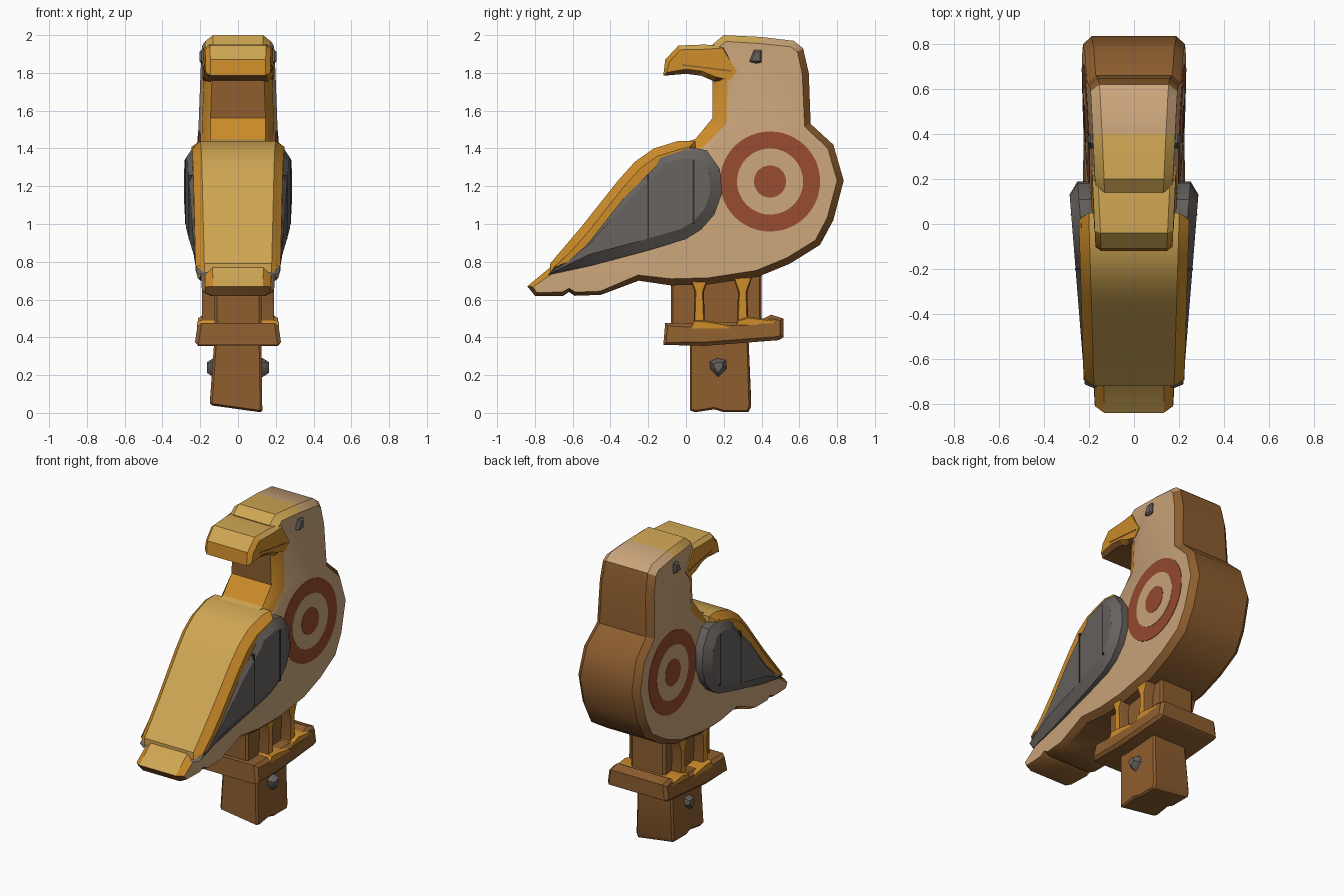
import bpy, bmesh
from math import sin, cos, pi, radians
from mathutils import Vector

cube = bpy.data.objects.get("Cube")
if cube:
    bpy.data.objects.remove(cube)


def linear(c):
    c /= 255
    return c / 12.92 if c <= 0.04 else ((c + 0.055) / 1.055) ** 2.4


MATS = {}
for label, rgb in {
    "cream": (202, 164, 122), "brown wood": (142, 94, 47),
    "orange": (205, 140, 42), "straw yellow": (208, 167, 84),
    "target red": (150, 74, 46), "slate grey": (104, 99, 95),
    "dark groove": (52, 48, 45),
}.items():
    m = bpy.data.materials.new(label)
    m.use_nodes = True
    col = (*[linear(c) for c in rgb], 1)
    m.diffuse_color = col
    shader = m.node_tree.nodes["Principled BSDF"]
    shader.inputs["Base Color"].default_value = col
    shader.inputs["Roughness"].default_value = 0.9
    MATS[label] = m


def slab(name, points, half, paint, inset=0.02, depth=0.02, tweak=None):
    """Side profile (y, z[, inset]) carved across x with chamfered rims.
    half: half width, a number or function of y, z. paint: colour or rule."""
    width = half if callable(half) else (lambda y, z: half)
    pts = [Vector(p[:2]) for p in points]
    bm = bmesh.new()
    rings = [[], [], [], []]
    for i, p in enumerate(pts):
        t = (p - pts[i - 1]).normalized() + (pts[(i + 1) % len(pts)] - p).normalized()
        t.normalize()
        amount = points[i][2] if len(points[i]) > 2 else inset
        q = p + Vector((-t.y, t.x)) * amount
        cap, rim = width(*q), width(*p) - depth
        for ring, x, v in zip(rings, (cap, rim, -rim, -cap), (q, p, p, q)):
            ring.append(bm.verts.new((x, v.x, v.y)))
    for a, b in zip(rings, rings[1:]):
        for i in range(len(pts)):
            j = (i + 1) % len(pts)
            bm.faces.new((a[i], a[j], b[j], b[i]))
    bm.faces.new(rings[0])
    bm.faces.new(rings[3][::-1])
    if tweak:
        for v in bm.verts:
            tweak(v.co)
    bmesh.ops.recalc_face_normals(bm, faces=bm.faces)
    bm.normal_update()
    used = []
    for f in bm.faces:
        c = paint(f.normal, f.calc_center_median()) if callable(paint) else paint
        if c not in used:
            used.append(c)
        f.material_index = used.index(c)
    mesh = bpy.data.meshes.new(name)
    bm.to_mesh(mesh)
    bm.free()
    for c in used:
        mesh.materials.append(MATS[c])
    ob = bpy.data.objects.new(name, mesh)
    bpy.context.collection.objects.link(ob)
    bpy.context.view_layer.objects.active = ob
    bpy.ops.object.select_all(action='DESELECT')
    ob.select_set(True)
    bpy.ops.object.shade_smooth_by_angle(angle=radians(32))
    return ob


def disc(y, z, r, n):
    return [(y + r * cos(2 * pi * i / n), z + r * sin(2 * pi * i / n)) for i in range(n)]


def body_width(y, z, extra=0):
    return 0.212 + 0.045 * (y - 0.45) - 0.035 * (z - 1.2) + extra


def wing_width(y, z, extra=0):
    return 0.28 + 0.08 * (y - 0.05) + extra


def paint_body(n, c):
    if abs(n.x) > 0.9:
        return "cream"
    if n.z > 0.55 and c.z > 1.9:
        return "cream" if c.y > 0.45 else "straw yellow"
    if n.y > 0.2 or n.z < -0.3 or (c.z > 1.6 and abs(n.x) < 0.2):
        return "brown wood"
    if abs(n.x) > 0.2 or c.z > 1.44:
        return "orange"
    return "straw yellow"


def paint_back(n, c):
    if n.z < -0.3:
        return "brown wood"
    return "orange" if abs(n.x) > 0.2 else "straw yellow"


def paint_beak(n, c):
    if n.z > 0.5:
        return "straw yellow"
    return "brown wood" if n.z < -0.7 else "orange"


def paint_leg(n, c):
    return "brown wood" if abs(n.y) > 0.8 or n.z < -0.7 else "orange"


# Carved body: tail, belly, back of the head, neck, sloping back
slab("body", [
    (-0.84, 0.67, 0.03), (-0.80, 0.62, 0.02), (-0.65, 0.62, 0.02), (-0.62, 0.64, 0.02),
    (-0.59, 0.62, 0.02), (-0.45, 0.625, 0.02), (-0.25, 0.70, 0.03), (-0.08, 0.675),
    (0.12, 0.68), (0.38, 0.72), (0.55, 0.79), (0.71, 0.89), (0.78, 1.02),
    (0.835, 1.23), (0.78, 1.42), (0.66, 1.53), (0.65, 1.8), (0.62, 1.93),
    (0.57, 1.97), (0.4, 1.99), (0.2, 2.0), (0.14, 1.95), (0.14, 1.75, 0.08),
    (0.14, 1.56, 0.08), (0.05, 1.45, 0.06), (-0.15, 1.39), (-0.36, 1.21),
    (-0.72, 0.77)], body_width, paint_body, inset=0.035, depth=0.04)

# Raised back between the wings
slab("back", [
    (-0.72, 0.74), (-0.2, 0.89), (0.04, 1.0), (0.05, 1.44), (-0.04, 1.44),
    (-0.17, 1.40), (-0.27, 1.33), (-0.36, 1.23), (-0.55, 0.99), (-0.72, 0.79)],
    lambda y, z: 0.245 + 0.03 * y, paint_back, inset=0.045, depth=0.045)

# Wings with plank grooves
slab("wings", [
    (-0.73, 0.73, 0.02), (-0.5, 0.78), (-0.2, 0.86), (0.0, 0.92), (0.08, 0.97),
    (0.15, 1.05), (0.19, 1.16), (0.18, 1.29), (0.11, 1.39), (0.0, 1.41),
    (-0.15, 1.37), (-0.18, 1.32), (-0.35, 1.17), (-0.55, 0.94), (-0.70, 0.77, 0.02)],
    wing_width, "slate grey", inset=0.06, depth=0.04)
for name, y, low, high in (("rear_wing_groove", -0.2, 0.92, 1.26),
                           ("front_wing_groove", 0.04, 1.0, 1.34)):
    slab(name, [(y - 0.005, low), (y + 0.005, low), (y + 0.005, high), (y - 0.005, high)],
         lambda a, b: wing_width(a, b, 0.002), "dark groove", 0, 0.001)

# Beak and mouth line
slab("beak", [
    (-0.12, 1.785), (0.0, 1.795), (0.08, 1.785), (0.15, 1.755), (0.23, 1.76, 0),
    (0.27, 1.81, 0), (0.23, 1.87, 0), (0.2, 1.94, 0.01), (0.1, 1.95), (-0.04, 1.945),
    (-0.11, 1.87)], lambda y, z: 0.176 + 0.045 * y, paint_beak, inset=0.025, depth=0.025)
slab("mouth_line", [(-0.02, 1.838), (0.24, 1.806), (0.24, 1.814), (-0.02, 1.846)],
     lambda y, z: 0.178 + 0.045 * y, "brown wood", 0, 0.001)

# Eyes
slab("eyes", [(0.335, 1.86), (0.37, 1.85), (0.40, 1.855), (0.40, 1.92), (0.36, 1.92)],
     0.205, "slate grey", 0.012, 0.012)

# Target rings painted on both flanks
for name, r, colour, lift in (("target_outer", 0.265, "target red", 0.003),
                              ("target_middle", 0.175, "cream", 0.005),
                              ("target_centre", 0.085, "target red", 0.007)):
    slab(name, disc(0.445, 1.225, r, 48),
         lambda y, z: body_width(y, z, lift), colour, 0, 0.001)

# Legs and feet against the support block
slab("support_block", [(-0.08, 0.42), (0.40, 0.42), (0.40, 0.74), (-0.08, 0.72)],
     0.125, "brown wood", 0.015, 0.015)
for name, y in (("front_legs", 0.07), ("rear_legs", 0.30)):
    slab(name, [(y - 0.03, 0.44), (y + 0.03, 0.44), (y + 0.025, 0.64), (y + 0.05, 0.72),
                (y - 0.05, 0.72), (y - 0.025, 0.64)], 0.19, paint_leg, 0.008, 0.015)
slab("front_feet", [(-0.02, 0.41), (0.06, 0.405), (0.2, 0.39), (0.27, 0.42), (0.22, 0.47),
                    (0.1, 0.49), (0.04, 0.49), (0.02, 0.45)], 0.217, "orange", 0.008, 0.02)
slab("rear_feet", [(0.25, 0.42), (0.32, 0.405), (0.46, 0.43), (0.47, 0.49), (0.33, 0.51),
                   (0.27, 0.49)], 0.213, "orange", 0.008, 0.02)

# Perch board, post and through bolt
slab("perch", [(-0.12, 0.36), (0.1, 0.355), (0.49, 0.385), (0.515, 0.40), (0.515, 0.5),
               (0.45, 0.52), (0.38, 0.485), (0.0, 0.475), (-0.11, 0.475)],
     lambda y, z: 0.23 - 0.15 * (z - 0.36), "brown wood", 0.02, 0.02)


def skew_post(co):
    if co.z < 0.1:
        co.x -= 0.01
        co.z -= 0.14 * co.x


slab("post", [(0.02, 0.03), (0.05, 0.02), (0.15, 0.035), (0.2, 0.02), (0.33, 0.02),
              (0.345, 0.05), (0.33, 0.42), (0.02, 0.42)],
     lambda y, z: 0.14 - 0.04 * z, "brown wood", 0.012, 0.012, skew_post)
slab("bolt", [(0.17, 0.19), (0.215, 0.235), (0.21, 0.28), (0.165, 0.29), (0.125, 0.27),
              (0.13, 0.23)], 0.165, "slate grey", 0.022, 0.035)
